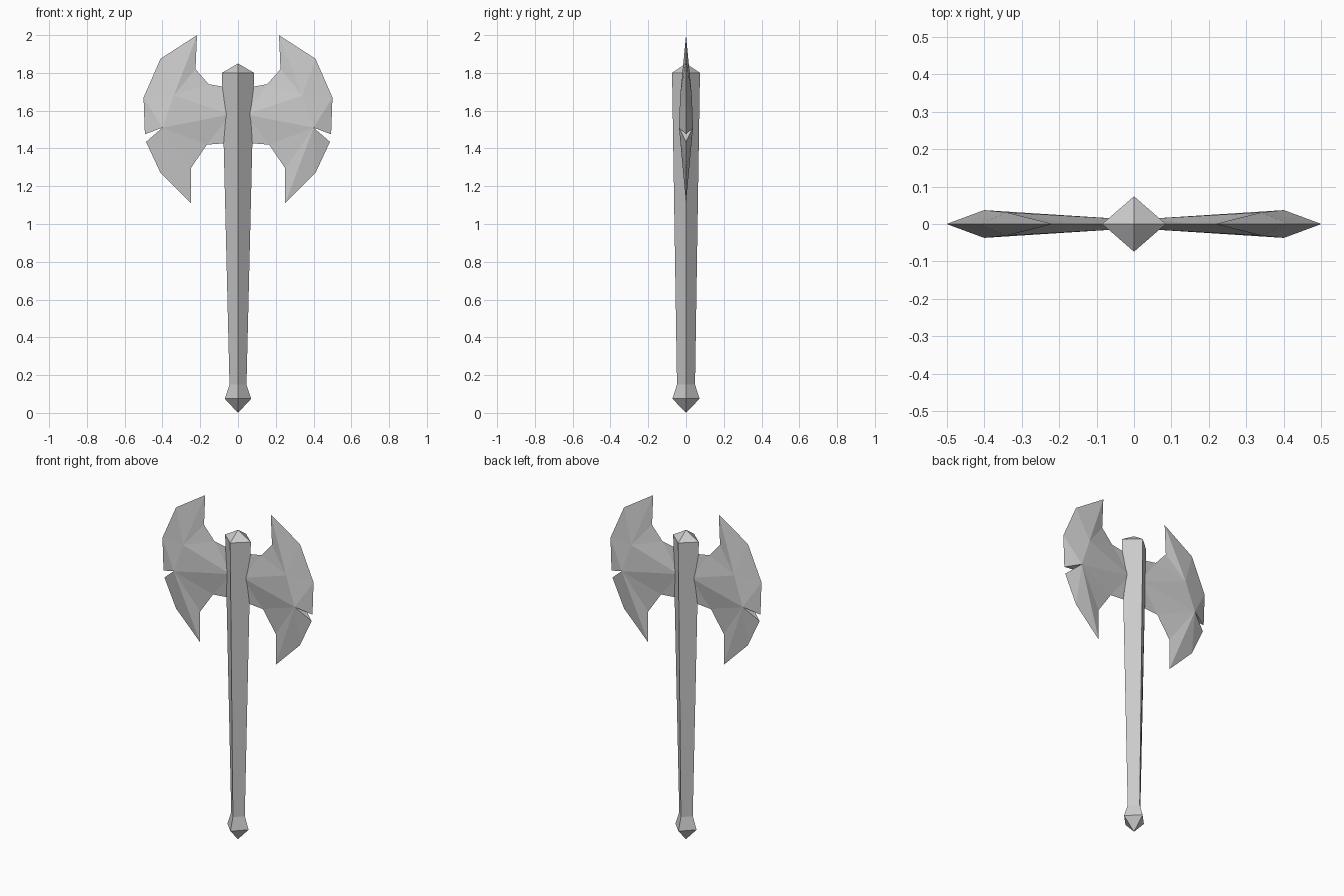
import bpy
import math

cube = bpy.data.objects.get("Cube")
if cube:
    bpy.data.objects.remove(cube, do_unlink=True)

COLOR = (0.6, 0.6, 0.6, 1.0)
steel = bpy.data.materials.new("plain grey")
steel.use_nodes = True
steel.diffuse_color = COLOR
steel.node_tree.nodes["Principled BSDF"].inputs["Base Color"].default_value = COLOR


def add_mesh(name, verts, faces):
    mesh = bpy.data.meshes.new(name)
    mesh.from_pydata(verts, [], faces)
    mesh.materials.append(steel)
    obj = bpy.data.objects.new(name, mesh)
    bpy.context.collection.objects.link(obj)
    return obj


def make_handle():
    # Diamond rings (height, x radius, y radius) closed by a point at each end
    rings = [(0.075, 0.07, 0.072), (0.15, 0.045, 0.048), (1.8, 0.085, 0.074)]
    verts = [(0, 0, 0)]
    for z, rx, ry in rings:
        for k in range(4):
            a = k * math.pi / 2
            verts.append((rx * math.cos(a), ry * math.sin(a), z))
    verts.append((0, 0, 1.85))
    faces = []
    for k in range(4):
        n = (k + 1) % 4
        faces.append((0, 1 + n, 1 + k))
        for r in range(len(rings) - 1):
            b = 1 + 4 * r
            faces.append((b + k, b + n, b + 4 + n, b + 4 + k))
        b = 1 + 4 * (len(rings) - 1)
        faces.append((b + k, b + n, len(verts) - 1))
    return add_mesh("handle", verts, faces)


def make_blade(name, side):
    # Sharp outline in the middle plane, clockwise from the upper root
    rim = [(0.04, 1.72), (0.155, 1.74), (0.225, 1.82), (0.217, 2.0),
           (0.41, 1.875), (0.5, 1.67), (0.493, 1.475),
           (0.487, 1.435), (0.41, 1.27), (0.25, 1.11), (0.25, 1.295),
           (0.165, 1.42), (0.04, 1.43)]
    # Raised ridge points: root, upper ridge, notch corner
    ridge = [(0.04, 0.014, 1.58), (0.34, 0.031, 1.68), (0.4, 0.037, 1.51)]
    n = len(rim)
    verts = [(side * x, 0, z) for x, z in rim]
    for s in (-1, 1):
        verts += [(side * x, s * y, z) for x, y, z in ridge]
    faces = []
    for s, base in ((-1, n), (1, n + 3)):
        root, upper, notch = base, base + 1, base + 2
        half = [(root, upper, notch)]
        # Fans that join each ridge point to its stretch of the outline
        for centre, first, last in ((root, 0, 1), (upper, 1, 5),
                                    (notch, 5, 6), (notch, 7, 11), (root, 11, 12)):
            half += [(centre, i, i + 1) for i in range(first, last)]
        half += [(root, 1, upper), (upper, 5, notch), (notch, 11, root)]
        # Clockwise triangles face the back on the left side
        for f in half:
            faces.append(f if s * side > 0 else f[::-1])
    # Notch walls and hidden root cap
    walls = [(n + 2, n + 5, 6), (n + 5, n + 2, 7),
             (n, n + 3, 0), (n + 3, n, 12)]
    faces += [f if side > 0 else f[::-1] for f in walls]
    obj = add_mesh(name, verts, faces)
    # Make all normals point outward
    import bmesh
    bm = bmesh.new()
    bm.from_mesh(obj.data)
    bmesh.ops.recalc_face_normals(bm, faces=bm.faces)
    bm.to_mesh(obj.data)
    bm.free()
    return obj


make_handle()
make_blade("left_blade", 1)
make_blade("right_blade", -1)
